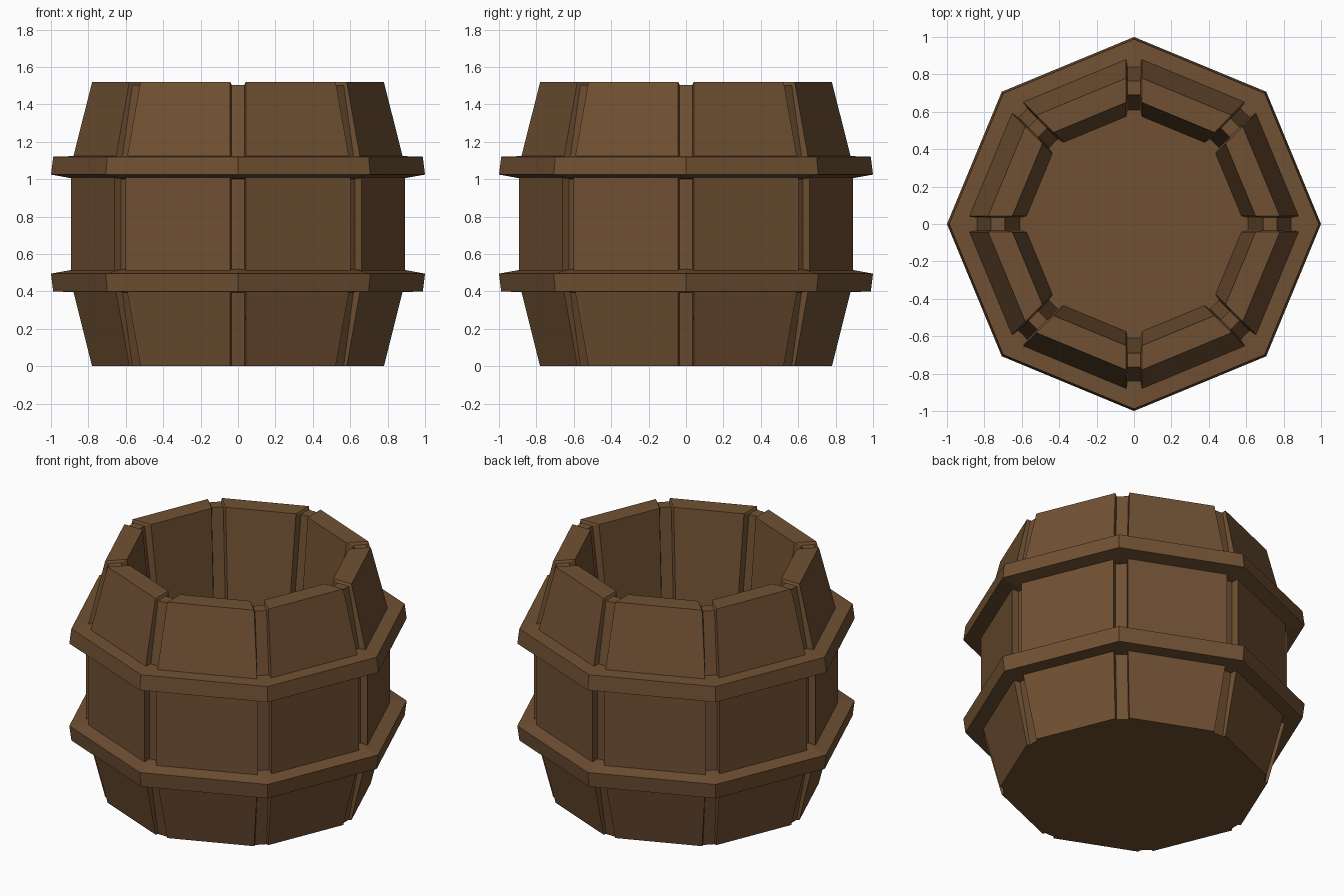
import bpy, bmesh, math
from mathutils import Matrix, Vector

cube = bpy.data.objects.get("Cube")
if cube:
    bpy.data.objects.remove(cube, do_unlink=True)

SIDES = 8
EDGE, GROOVE = 0.042, 0.034      # half widths of a seam at the stave face and groove floor

wood = bpy.data.materials.new("brown_wood")
wood.use_nodes = True
colour = (0.162, 0.081, 0.033, 1)
wood.diffuse_color = colour
wood.node_tree.nodes["Principled BSDF"].inputs["Base Color"].default_value = colour


def ring(bm, section):
    """One loop of vertices: the (offset, radius, height) section repeated at each corner."""
    verts = []
    for k in range(SIDES):
        turn = Matrix.Rotation(math.tau * k / SIDES, 3, "Z")
        verts += [bm.verts.new(turn @ Vector((r, off, z))) for off, r, z in section]
    return verts


def bridge(bm, a, b):
    n = len(a)
    for i in range(n):
        j = (i + 1) % n
        bm.faces.new((a[i], a[j], b[j], b[i]))


def finish(bm, name):
    bmesh.ops.recalc_face_normals(bm, faces=bm.faces)
    mesh = bpy.data.meshes.new(name)
    bm.to_mesh(mesh)
    bm.free()
    mesh.materials.append(wood)
    obj = bpy.data.objects.new(name, mesh)
    bpy.context.collection.objects.link(obj)
    return obj


# Staved body: stave radius, stave height, groove radius, groove height
levels = [
    (0.78, 0.0, 0.765, 0.0),
    (0.893, 0.45, 0.85, 0.45),
    (0.893, 1.07, 0.85, 1.07),
    (0.78, 1.52, 0.765, 1.505),
    (0.65, 1.52, 0.69, 1.505),
    (0.575, 0.85, 0.61, 0.85),
]
bm = bmesh.new()
loops = [ring(bm, [(-EDGE, r, z), (-GROOVE, gr, gz), (GROOVE, gr, gz), (EDGE, r, z)])
         for r, z, gr, gz in levels]
for a, b in zip(loops, loops[1:]):
    bridge(bm, a, b)
bm.faces.new(loops[0])       # underside
bm.faces.new(loops[-1])      # inner floor
finish(bm, "barrel_staves")

# Two hoops, mirrored about the middle of the barrel
MIDDLE = 0.76
hoop_profile = [(0.84, 0.24), (0.89, 0.245), (1.0, 0.265), (0.988, 0.36), (0.84, 0.365)]
for name, side in (("upper_hoop", 1), ("lower_hoop", -1)):
    bm = bmesh.new()
    loops = [ring(bm, [(0, r, MIDDLE + side * h)]) for r, h in hoop_profile]
    for a, b in zip(loops, loops[1:] + loops[:1]):
        bridge(bm, a, b)
    finish(bm, name)
